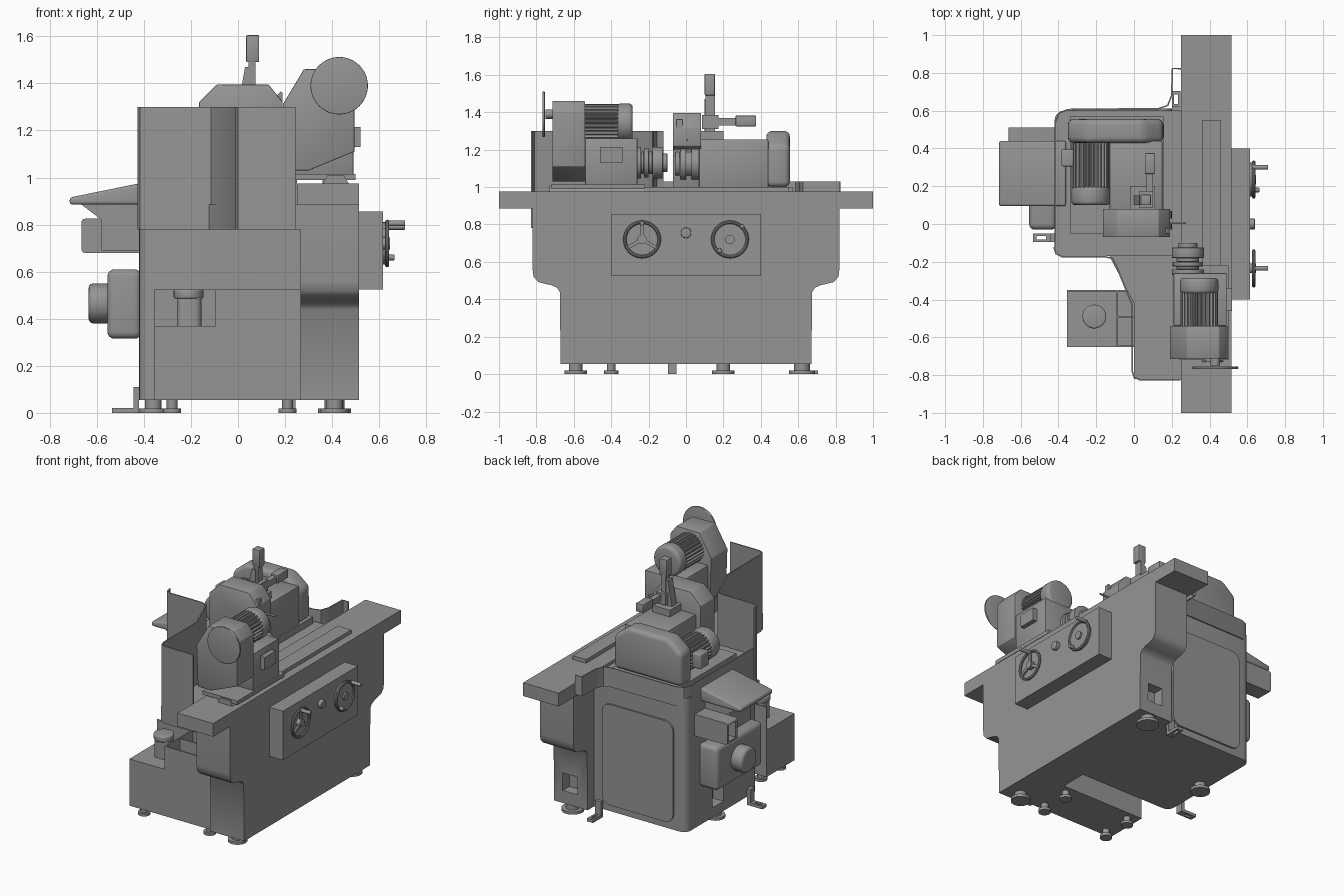
import bpy, bmesh, math
from mathutils import Matrix, Vector

AX = {'x': 0, 'y': 1, 'z': 2}


def finish(name, bm, bevel=0, seg=3, along=None):
    """Bevel sharp edges (optionally only those along one axis) and make the object."""
    bmesh.ops.recalc_face_normals(bm, faces=bm.faces)
    if bevel:
        es = [e for e in bm.edges if e.calc_face_angle(0) > 0.5]
        if along:
            a = AX[along]
            es = [e for e in es if abs((e.verts[0].co - e.verts[1].co).normalized()[a]) > 0.99]
        bmesh.ops.bevel(bm, geom=es, offset=bevel, segments=seg, profile=0.5, affect='EDGES')
    me = bpy.data.meshes.new(name)
    bm.to_mesh(me)
    bm.free()
    ob = bpy.data.objects.new(name, me)
    bpy.context.collection.objects.link(ob)
    return ob


def box(name, x0, x1, y0, y1, z0, z1, bevel=0, seg=3, along=None):
    bm = bmesh.new()
    m = Matrix.Translation(((x0 + x1) / 2, (y0 + y1) / 2, (z0 + z1) / 2)) @ Matrix.Diagonal((x1 - x0, y1 - y0, z1 - z0, 1))
    bmesh.ops.create_cube(bm, size=1, matrix=m)
    return finish(name, bm, bevel, seg, along)


def prism(name, pts, axis, a, b, bevel=0, seg=3, along=None):
    """Extrude a 2D profile along an axis; points are the two other coordinates in xyz order."""
    bm = bmesh.new()
    i = AX[axis]
    vs = []
    for p in pts:
        c = list(p)
        c.insert(i, a)
        vs.append(bm.verts.new(c))
    f = bm.faces.new(vs)
    r = bmesh.ops.extrude_face_region(bm, geom=[f])
    d = Vector((0, 0, 0))
    d[i] = b - a
    bmesh.ops.translate(bm, verts=[v for v in r['geom'] if isinstance(v, bmesh.types.BMVert)], vec=d)
    return finish(name, bm, bevel, seg, along)


def cyl(name, axis, u, v, r, a, b, n=32, bevel=0):
    pts = [(u + r * math.cos(2 * math.pi * k / n), v + r * math.sin(2 * math.pi * k / n)) for k in range(n)]
    return prism(name, pts, axis, a, b, bevel)


def finned(name, axis, u, v, r, a, b, n=26):
    """Motor barrel with cooling ribs."""
    pts = []
    for k in range(n * 4):
        q = r if k % 4 < 2 else r * 0.88
        t = 2 * math.pi * k / (n * 4)
        pts.append((u + q * math.cos(t), v + q * math.sin(t)))
    return prism(name, pts, axis, a, b)


def sheet(name, path, z0, z1, t=0.008):
    """Bent sheet metal wall following a plan path."""
    P = [Vector(p) for p in path]
    off = []
    for k, p in enumerate(P):
        d = (P[min(k + 1, len(P) - 1)] - P[max(k - 1, 0)]).normalized()
        off.append(p + Vector((-d.y, d.x)) * t)
    return prism(name, [tuple(p) for p in P + off[::-1]], 'z', z0, z1)


def cut(ob, *lims):
    c = box('cutter', *lims)
    c.hide_render = True
    m = ob.modifiers.new('opening', 'BOOLEAN')
    m.operation, m.object, m.solver = 'DIFFERENCE', c, 'EXACT'
    bpy.context.view_layer.objects.active = ob
    bpy.ops.object.modifier_apply(modifier=m.name)
    bpy.data.objects.remove(c)


# Machine bed: flared front wing and rear column
half = [(0.67, 0.055), (0.675, 0.44), (0.69, 0.462), (0.72, 0.475), (0.79, 0.492), (0.815, 0.52), (0.82, 0.56), (0.82, 0.885)]
wing = prism('bed_wing', half + [(-y, z) for y, z in half[::-1]], 'x', 0.265, 0.515)
cut(wing, 0.34, 0.45, 0.6, 0.9, 0.14, 0.26)
rear = prism('bed_rear', [(0.34, -0.17), (0.34, 0.6), (-0.42, 0.6), (-0.42, -0.17)], 'z', 0.055, 0.955, 0.05, 5, 'z')
cut(rear, -0.5, -0.34, 0.2, 0.32, 0.12, 0.24)
box('side_door', -0.33, 0.2, 0.59, 0.612, 0.1, 0.78, 0.06, 5, 'y')
prism('splash_trough', [(0.27, -0.82), (0.0, -0.82), (0.0, -0.42), (-0.13, -0.17), (0.27, -0.17)], 'z', 0.78, 0.885)

# Splash guards
sheet('splash_guard', [(0.245, -0.82), (0.03, -0.82), (0.005, -0.81), (-0.005, -0.78), (-0.005, -0.43), (-0.09, -0.22),
                       (-0.11, -0.18), (-0.15, -0.17), (-0.38, -0.17), (-0.41, -0.155), (-0.42, -0.12)], 0.78, 1.3)
sheet('rear_guard', [(0.25, 0.825), (0.2, 0.825), (0.195, 0.68), (0.175, 0.63), (0.13, 0.615), (-0.35, 0.61),
                     (-0.4, 0.59), (-0.42, 0.54), (-0.42, -0.12)], 0.9, 1.03)

# Table and its slides
box('table', 0.25, 0.515, -1, 1, 0.885, 0.975)
box('table_strip', 0.36, 0.46, -0.22, 0.55, 0.975, 1.0)
prism('workhead_slide', [(0.36, 0.975), (0.47, 0.975), (0.45, 1.01), (0.38, 1.01)], 'y', -0.73, -0.22)
box('workhead_base', 0.24, 0.5, -0.72, -0.22, 0.99, 1.015)

# Control panel
box('control_panel', 0.515, 0.615, -0.4, 0.4, 0.525, 0.855)
cyl('panel_knob', 'x', 0, 0.755, 0.028, 0.61, 0.64, bevel=0.004)
for y, tag in ((-0.235, 'left'), (0.235, 'right')):
    bpy.ops.mesh.primitive_torus_add(major_segments=40, minor_segments=10, major_radius=0.092, minor_radius=0.009,
                                     location=(0.634, y, 0.72), rotation=(0, math.pi / 2, 0))
    bpy.context.object.name = tag + '_handwheel_rim'
    cyl(tag + '_handwheel_hub', 'x', y, 0.72, 0.025, 0.61, 0.645)
for k in range(3):
    t = math.pi / 2 + k * 2 * math.pi / 3
    o = box('handwheel_spoke', -0.006, 0.006, 0, 0.09, -0.009, 0.009)
    o.matrix_world = Matrix.Translation((0.634, -0.235, 0.72)) @ Matrix.Rotation(t, 4, 'X')
cyl('right_handwheel_dial', 'x', 0.235, 0.72, 0.09, 0.615, 0.634)
for y, z, x in ((-0.235, 0.805, 0.71), (0.3, 0.79, 0.71), (0.18, 0.66, 0.665)):
    cyl('crank_grip', 'x', y, z, 0.012, 0.63, x, 16, 0.003)

# Workhead with belt cover, motor, spindle and handwheel
box('workhead_body', 0.21, 0.49, -0.54, -0.26, 1.01, 1.26, 0.005, 2)
box('workhead_switch', 0.48, 0.52, -0.46, -0.34, 1.13, 1.215)
prism('workhead_belt_cover', [(0.28, 1.46), (0.19, 1.31), (0.2, 1.03), (0.3, 1.03), (0.495, 1.11), (0.495, 1.4), (0.45, 1.46)],
      'y', -0.715, -0.54, 0.004, 2)
finned('workhead_motor', 'y', 0.345, 1.345, 0.1, -0.54, -0.36)
cyl('workhead_motor_cap', 'y', 0.345, 1.345, 0.102, -0.37, -0.285, bevel=0.02)
cyl('workhead_wheel_shaft', 'y', 0.43, 1.39, 0.025, -0.75, -0.7)
cyl('workhead_handwheel', 'y', 0.43, 1.39, 0.122, -0.768, -0.755, 48, 0.004)
for a, b, r in ((-0.27, -0.24, 0.085), (-0.24, -0.225, 0.06), (-0.225, -0.2, 0.08), (-0.2, -0.18, 0.06),
                (-0.18, -0.125, 0.085), (-0.125, -0.1, 0.05)):
    cyl('work_spindle', 'y', 0.285, 1.13, r, a, b, bevel=0.004)

# Wheelhead on its cross slide
box('cross_slide', -0.34, 0.16, -0.05, 0.57, 0.94, 1.0)
box('wheelhead_housing', -0.13, 0.15, 0.07, 0.44, 0.99, 1.255, 0.006, 2)
prism('wheelhead_belt_cover', [(-0.35, 1.0), (0.155, 1.0), (0.155, 1.22), (0.05, 1.3), (-0.25, 1.3), (-0.35, 1.22)],
      'y', 0.43, 0.555, 0.03, 4)
finned('wheelhead_motor', 'y', -0.23, 1.11, 0.1, 0.19, 0.43)
cyl('wheelhead_motor_cap', 'y', -0.23, 1.11, 0.102, 0.1, 0.2, bevel=0.02)
box('motor_terminal_box', -0.385, -0.32, 0.305, 0.395, 1.07, 1.17, 0.008)
prism('wheel_guard', [(-0.165, 1.0), (0.14, 1.0), (0.14, 1.2), (0.19, 1.22), (0.19, 1.32), (0.13, 1.395), (-0.09, 1.395), (-0.165, 1.32)],
      'y', -0.07, 0.08, 0.003, 2)
for a, b, r in ((-0.055, -0.035, 0.07), (-0.03, 0.0, 0.09), (0.0, 0.03, 0.07), (0.03, 0.07, 0.09)):
    cyl('grinding_wheel', 'y', 0.11, 1.125, r, a, b)
prism('coolant_spout', [(0.12, 1.3), (0.18, 1.365), (0.19, 1.36), (0.19, 1.3)], 'y', -0.05, -0.02)
cyl('gauge_pin', 'x', 0.005, 1.25, 0.006, 0.18, 0.275, 12)

# Wheel dresser on top of the wheelhead
box('dresser_base', -0.02, 0.11, 0.08, 0.2, 1.25, 1.3)
prism('dresser_rib', [(0.0, 1.3), (0.06, 1.3), (0.06, 1.47), (0.03, 1.47)], 'y', 0.1, 0.15)
box('dresser_column', 0.045, 0.075, 0.105, 0.155, 1.3, 1.5)
box('dresser_drive', 0.035, 0.09, 0.1, 0.155, 1.49, 1.605, 0.005, 2)
box('dresser_block', 0.03, 0.1, 0.085, 0.175, 1.31, 1.385)
box('dresser_arm', 0.065, 0.1, 0.17, 0.27, 1.33, 1.37)
box('dresser_arm_drive', 0.057, 0.112, 0.265, 0.375, 1.325, 1.382, 0.005, 2)

# Rear cover, boxes and hydraulic motor
prism('rear_slope_cover', [(-0.715, 0.885), (-0.36, 0.885), (-0.36, 0.985), (-0.42, 0.975), (-0.715, 0.915)], 'y', 0.095, 0.44, 0.012)
prism('rear_cover_bracket', [(-0.665, 0.885), (-0.42, 0.885), (-0.42, 0.82), (-0.58, 0.82)], 'y', 0.14, 0.4)
box('rear_valve_box', -0.58, -0.42, 0.14, 0.36, 0.69, 0.82)
tray = box('rear_tray', -0.665, -0.41, 0.4, 0.51, 0.68, 0.825, 0.015, 3, 'y')
cut(tray, -0.7, -0.55, 0.42, 0.49, 0.7, 0.81)
box('hydraulic_box', -0.555, -0.41, -0.03, 0.46, 0.315, 0.61, 0.03, 4)
cyl('hydraulic_motor', 'x', 0.23, 0.465, 0.085, -0.635, -0.54, 32, 0.02)

# Coolant tank with open settling bay, and pump
tank = prism('coolant_tank', [(-0.355, 0.055), (0.265, 0.055), (0.265, 0.525), (-0.095, 0.525), (-0.095, 0.37), (-0.355, 0.37)], 'y', -0.65, -0.35)
cut(tank, -0.085, 0.255, -0.64, -0.36, 0.38, 0.6)
box('tank_divider', -0.09, 0.26, -0.496, -0.488, 0.375, 0.52)
box('tank_back_plate', -0.355, -0.095, -0.358, -0.35, 0.37, 0.525)
box('pump_body', -0.26, -0.155, -0.54, -0.44, 0.37, 0.49, 0.03, 4, 'z')
cyl('pump_cap', 'z', -0.21, -0.49, 0.063, 0.485, 0.525, bevel=0.008)

# Levelling feet
for x, y, r in ((0.41, -0.59, 0.06), (0.41, 0.62, 0.07), (-0.36, 0.2, 0.06),
                (-0.28, -0.6, 0.038), (-0.28, -0.4, 0.038), (0.21, -0.6, 0.038), (0.21, -0.4, 0.038)):
    cyl('foot_pad', 'z', x, y, r, 0, 0.018)
    cyl('foot_stem', 'z', x, y, r * 0.6, 0.015, 0.06)

# Floor anchor brackets
fb = prism('rear_floor_bracket', [(-0.535, 0), (-0.42, 0), (-0.42, 0.11), (-0.445, 0.11), (-0.445, 0.02), (-0.535, 0.02)], 'y', -0.095, -0.05)
cut(fb, -0.515, -0.465, -0.082, -0.063, -0.1, 0.05)
sb = prism('side_floor_bracket', [(0.705, 0), (0.6, 0), (0.6, 0.11), (0.622, 0.11), (0.622, 0.02), (0.705, 0.02)], 'x', 0.2, 0.245)
cut(sb, 0.213, 0.232, 0.635, 0.685, -0.1, 0.05)

# Dark grey paint, smooth shading with crisp edges
paint = bpy.data.materials.new('dark_grey_paint')
paint.diffuse_color = (0.3, 0.3, 0.3, 1)
for o in bpy.data.objects:
    o.data.materials.append(paint)
bpy.ops.object.select_all(action='SELECT')
bpy.context.view_layer.objects.active = rear
bpy.ops.object.shade_smooth_by_angle(angle=math.radians(35))
